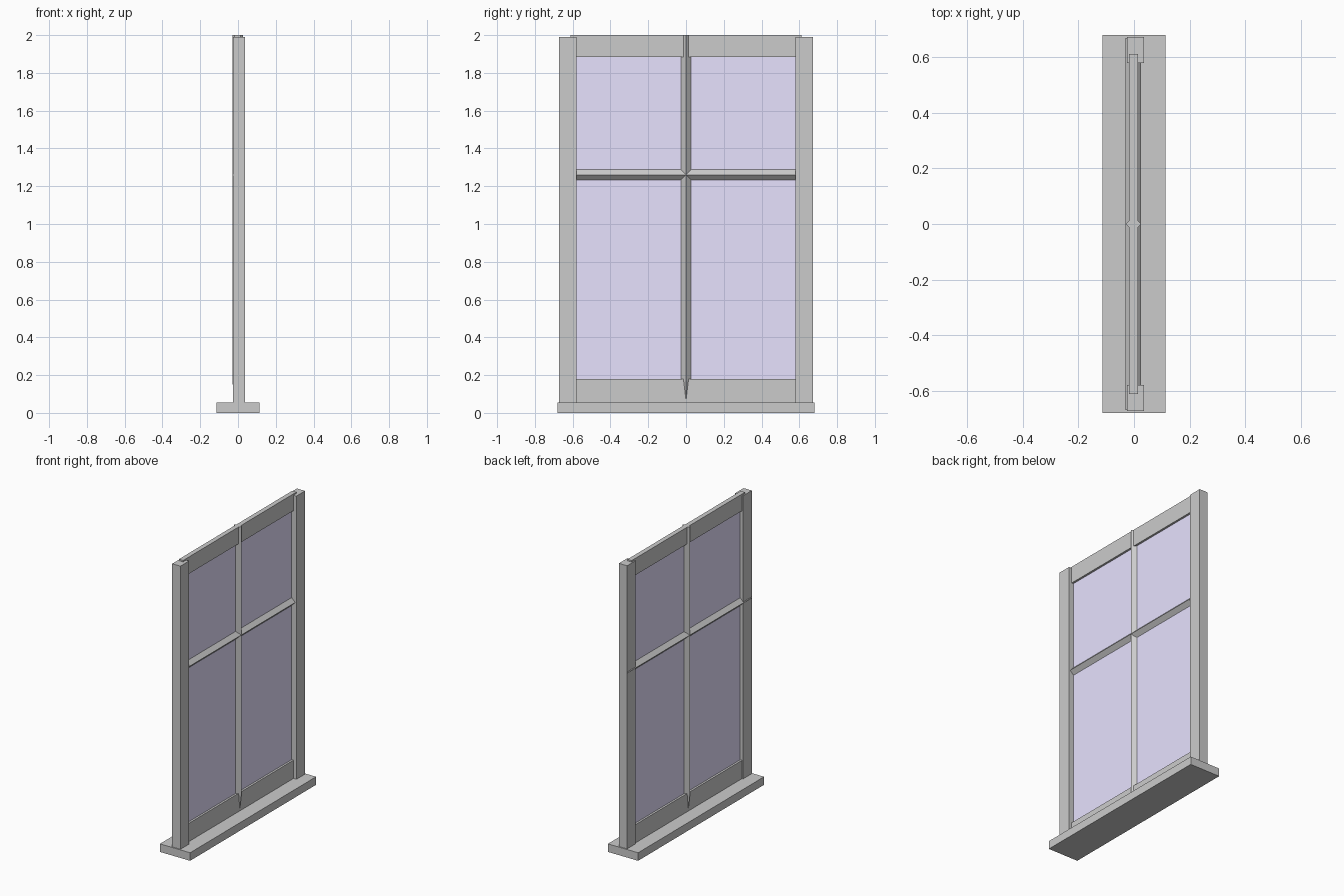
import bpy, bmesh

if "Cube" in bpy.data.objects:
    bpy.data.objects.remove(bpy.data.objects["Cube"])

def box(name, x, y, z):
    """Box from (min, max) pairs on each axis."""
    bm = bmesh.new()
    bmesh.ops.create_cube(bm, size=1)
    for v in bm.verts:
        v.co = [lo + (c + 0.5) * (hi - lo) for c, (lo, hi) in zip(v.co, (x, y, z))]
    return finish(name, bm)

def finish(name, bm):
    bmesh.ops.recalc_face_normals(bm, faces=bm.faces)
    me = bpy.data.meshes.new(name)
    bm.to_mesh(me)
    bm.free()
    ob = bpy.data.objects.new(name, me)
    bpy.context.collection.objects.link(ob)
    return ob

CX = -0.002  # centre plane of glazing

def diamond_bar(name, stations, place):
    """Diamond-section bar lofted through (position, radius) stations."""
    bm = bmesh.new()
    rings = []
    for t, r in stations:
        rings.append([bm.verts.new(place(t, a * r, b * r))
                      for a, b in ((1, 0), (0, 1.05), (-1, 0), (0, -1.05))])
    for r0, r1 in zip(rings, rings[1:]):
        for i in range(4):
            j = (i + 1) % 4
            bm.faces.new((r0[i], r0[j], r1[j], r1[i]))
    bm.faces.new(rings[0])
    bm.faces.new(rings[-1])
    return finish(name, bm)

# Sill
box("sill", (-0.114, 0.114), (-0.68, 0.68), (0, 0.055))

# Side posts
for side, y in (("left", (-0.673, -0.58)), ("right", (0.58, 0.673))):
    box("post_" + side, (-0.026, 0.036), y, (0.05, 1.99))

# Top and bottom rails
box("top_rail", (-0.018, 0.014), (-0.612, 0.612), (1.885, 2.0))
box("bottom_rail", (-0.018, 0.014), (-0.612, 0.612), (0.05, 0.18))

# Glazing bars, the upright one tapering into the bottom rail
diamond_bar("upright_glazing_bar", ((0.06, 0.0155), (0.17, 0.028), (2.0, 0.028)),
            lambda t, a, b: (CX + a, b, t))
diamond_bar("cross_glazing_bar", ((-0.67, 0.028), (0.67, 0.028)),
            lambda t, a, b: (CX + a, t, 1.26 + b))

# Glass pane
glass = box("glass_pane", (CX - 0.002, CX + 0.002), (-0.59, 0.59), (0.17, 1.895))
mat = bpy.data.materials.new("tinted_glass")
mat.diffuse_color = (0.8, 0.76, 1.0, 1)
mat.use_nodes = True
mat.node_tree.nodes["Principled BSDF"].inputs["Base Color"].default_value = mat.diffuse_color
glass.data.materials.append(mat)
